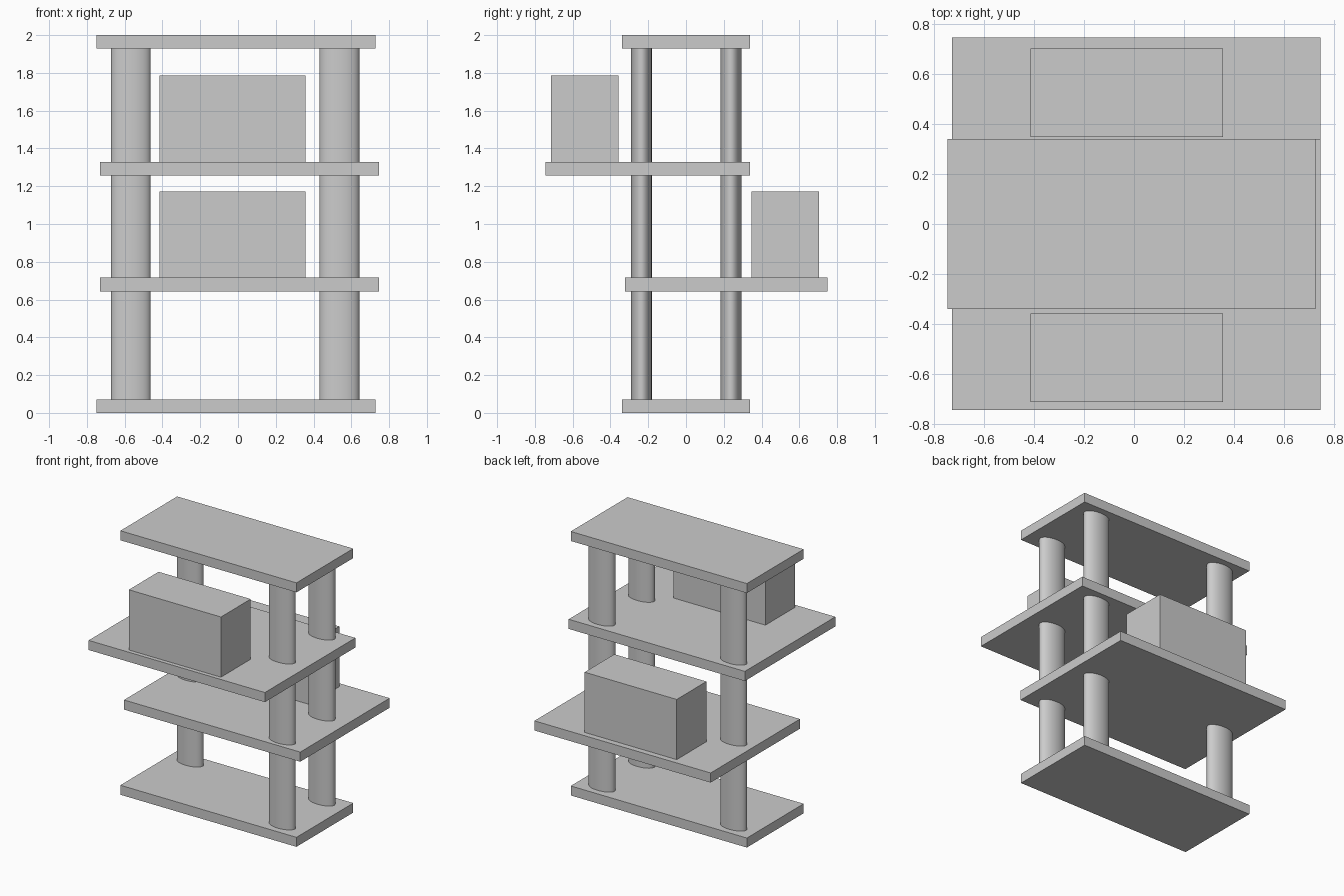
import bpy
import math

if "Cube" in bpy.data.objects:
    bpy.data.objects.remove(bpy.data.objects["Cube"])


def box(name, x, y, z):
    """Box from (min, max) ranges on each axis."""
    bpy.ops.mesh.primitive_cube_add(size=1, location=[sum(r) / 2 for r in (x, y, z)])
    ob = bpy.context.object
    ob.name = name
    ob.scale = [r[1] - r[0] for r in (x, y, z)]
    bpy.ops.object.transform_apply(location=False, rotation=False, scale=True)
    return ob


def post(name, x, y):
    """Elliptical post running from the base plate to the top plate."""
    bpy.ops.mesh.primitive_cylinder_add(vertices=64, radius=1, depth=1.86, location=(x, y, 1.0))
    ob = bpy.context.object
    ob.name = name
    ob.scale = (0.105, 0.055, 1)
    bpy.ops.object.transform_apply(location=False, rotation=False, scale=True)
    bpy.ops.object.shade_smooth_by_angle(angle=math.radians(30))


# Base and top plates
plate_x, plate_y = (-0.748, 0.728), (-0.34, 0.34)
box("base_plate", plate_x, plate_y, (0, 0.072))
box("top_plate", plate_x, plate_y, (1.928, 2.0))

# Shelves, overhanging the back and the front
shelf_x = (-0.73, 0.747)
box("lower_shelf", shelf_x, (-0.322, 0.748), (0.643, 0.716))
box("upper_shelf", shelf_x, (-0.745, 0.338), (1.256, 1.329))

# Boxes standing on the overhangs
crate_x = (-0.415, 0.357)
box("lower_box", crate_x, (0.348, 0.704), (0.716, 1.172))
box("upper_box", crate_x, (-0.714, -0.358), (1.329, 1.785))

# Three posts; the front left corner is open
post("back_left_post", -0.567, 0.238)
post("back_right_post", 0.537, 0.238)
post("front_right_post", 0.537, -0.236)
